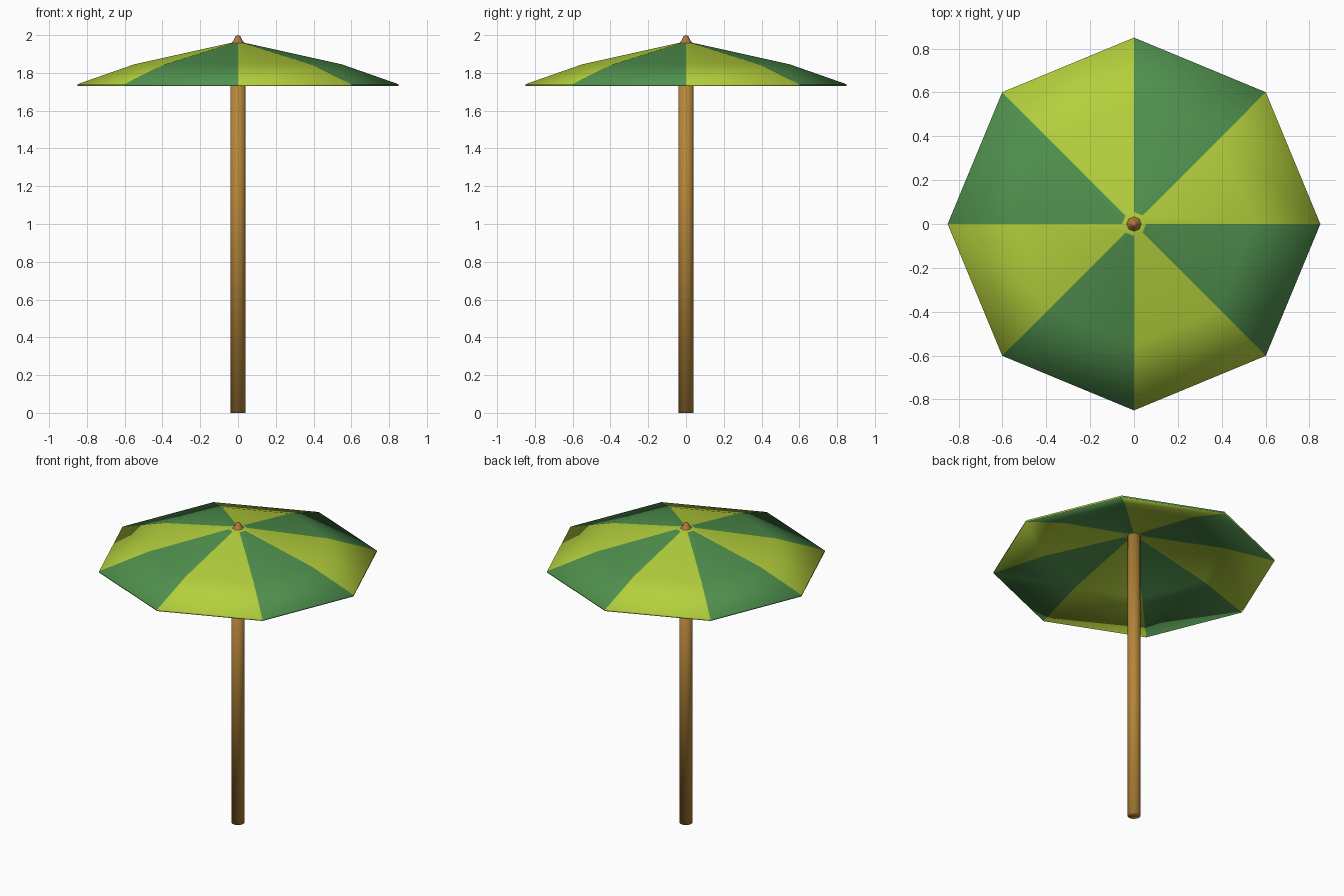
import bpy, bmesh, math

if "Cube" in bpy.data.objects:
    bpy.data.objects.remove(bpy.data.objects["Cube"])


def material(name, rgb):
    m = bpy.data.materials.new(name)
    m.diffuse_color = (*rgb, 1)
    m.use_nodes = True
    m.node_tree.nodes["Principled BSDF"].inputs["Base Color"].default_value = m.diffuse_color
    return m


lime = material("lime", (0.456, 0.631, 0.045))
green = material("leaf_green", (0.08, 0.283, 0.076))
wood = material("wood", (0.46, 0.235, 0.04))
copper = material("copper_brown", (0.46, 0.19, 0.045))


def lathe(name, profile, sides, mats, rule=None, angle=180):
    """Revolve (radius, z) points about z; rule(sector, step) picks the colour."""
    bm = bmesh.new()
    rings = []
    for r, z in profile:
        if r == 0:
            rings.append([bm.verts.new((0, 0, z))] * sides)
        else:
            rings.append([bm.verts.new((r * math.cos(math.tau * i / sides),
                                        r * math.sin(math.tau * i / sides), z))
                          for i in range(sides)])
    for k, (a, b) in enumerate(zip(rings, rings[1:])):
        for i in range(sides):
            j = (i + 1) % sides
            f = bm.faces.new(list(dict.fromkeys((a[i], a[j], b[j], b[i]))))
            f.material_index = rule(i, k) if rule else 0
    bmesh.ops.recalc_face_normals(bm, faces=bm.faces[:])
    me = bpy.data.meshes.new(name)
    bm.to_mesh(me)
    bm.free()
    for m in mats:
        me.materials.append(m)
    ob = bpy.data.objects.new(name, me)
    bpy.context.collection.objects.link(ob)
    bpy.ops.object.select_all(action='DESELECT')
    ob.select_set(True)
    bpy.context.view_layer.objects.active = ob
    bpy.ops.object.shade_smooth_by_angle(angle=math.radians(angle))
    return ob


def panel_colour(sector, step):
    if step in (0, 6):          # lime hub around the finial
        return 0
    if step in (1, 2):          # the underside alternates the other way
        return (sector + 1) % 2
    return sector % 2


# Canopy: thin eight-panel shell with a narrow rim
canopy = [(0, 1.949), (0.055, 1.943), (0.55, 1.834), (0.85, 1.73),
          (0.85, 1.74), (0.55, 1.845), (0.055, 1.955), (0, 1.966)]
lathe("canopy", canopy, 8, [lime, green], panel_colour)

# Pole
lathe("pole", [(0, 0), (0.04, 0), (0.04, 1.953), (0, 1.953)], 16, [wood])

# Finial on top
lathe("finial", [(0, 1.95), (0.037, 1.955), (0.026, 1.968), (0.018, 1.982),
                 (0.012, 1.994), (0, 2.0)], 8, [copper], angle=60)
